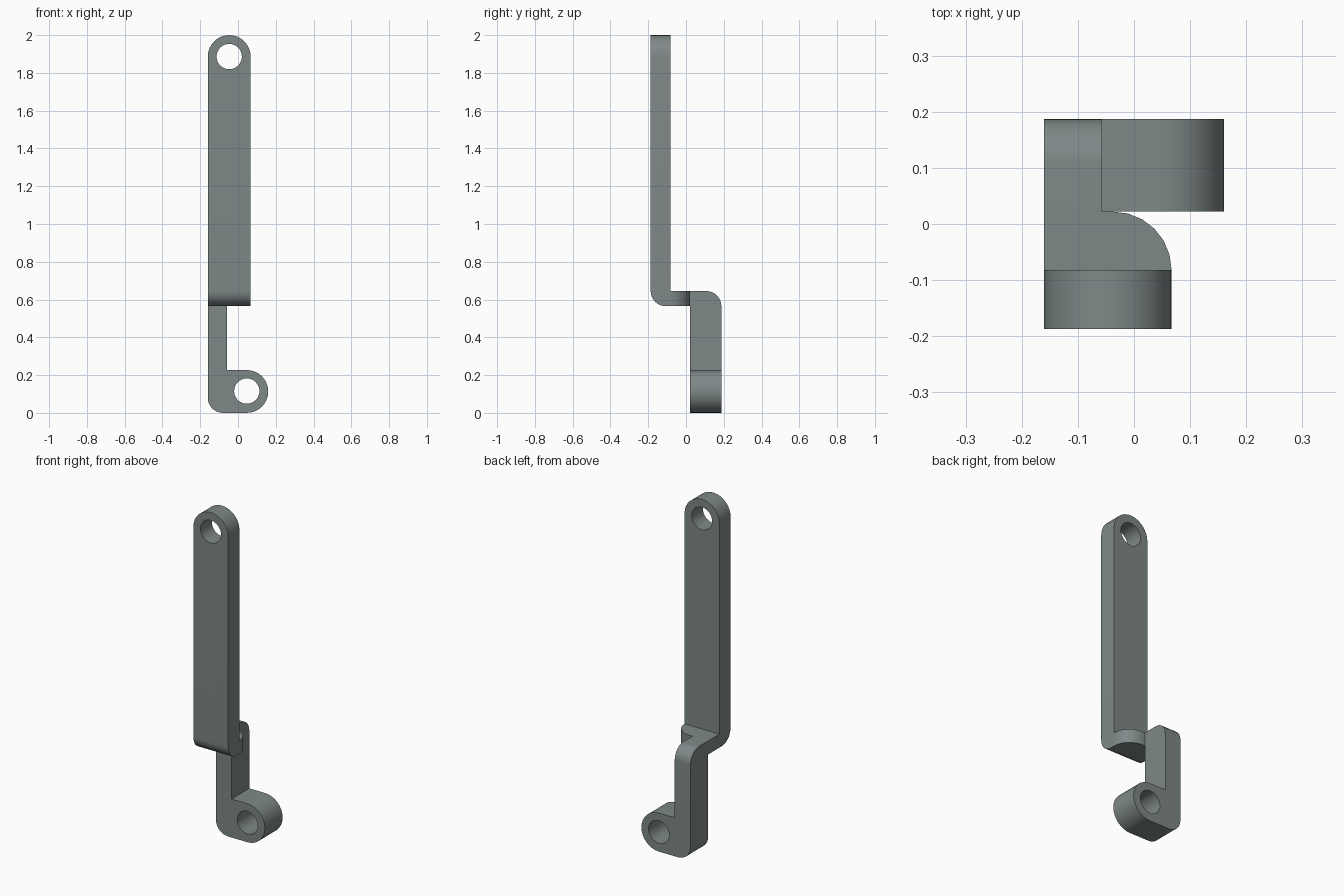
import bpy, bmesh, math
from mathutils import Vector

if "Cube" in bpy.data.objects:
    bpy.data.objects.remove(bpy.data.objects["Cube"])

steel = bpy.data.materials.new("grey steel")
steel.diffuse_color = (0.21, 0.245, 0.245, 1)
steel.use_nodes = True
steel.node_tree.nodes["Principled BSDF"].inputs["Base Color"].default_value = steel.diffuse_color


def arc(cx, cy, r, a0, a1, n):
    """Points along an arc, angles in degrees."""
    return [(cx + r * math.cos(math.radians(a0 + (a1 - a0) * i / n)),
             cy + r * math.sin(math.radians(a0 + (a1 - a0) * i / n))) for i in range(n + 1)]


def extrude(name, pts, axis, lo, hi):
    """Extrude a 2D outline along one axis; the outline uses the other two axes in order."""
    put = {"x": lambda p, t: (t, p[0], p[1]),
           "y": lambda p, t: (p[0], t, p[1]),
           "z": lambda p, t: (p[0], p[1], t)}[axis]
    bm = bmesh.new()
    face = bm.faces.new([bm.verts.new(put(p, lo)) for p in pts])
    ext = bmesh.ops.extrude_face_region(bm, geom=[face])
    verts = [v for v in ext["geom"] if isinstance(v, bmesh.types.BMVert)]
    bmesh.ops.translate(bm, verts=verts, vec=Vector(put((0, 0), hi - lo)))
    bmesh.ops.recalc_face_normals(bm, faces=bm.faces)
    mesh = bpy.data.meshes.new(name)
    bm.to_mesh(mesh)
    bm.free()
    mesh.materials.append(steel)
    obj = bpy.data.objects.new(name, mesh)
    bpy.context.collection.objects.link(obj)
    return obj


def combine(obj, tool, operation):
    """Apply a boolean and remove the tool."""
    mod = obj.modifiers.new("cut", "BOOLEAN")
    mod.operation, mod.object, mod.solver = operation, tool, "EXACT"
    bpy.context.view_layer.objects.active = obj
    bpy.ops.object.modifier_apply(modifier=mod.name)
    bpy.data.objects.remove(tool)


L, R, BAR = -0.16, 0.067, -0.057      # left side, arm right side, lower bar right side
FRONT, BACK = -0.187, 0.187
ARM_BACK, BAR_FRONT = -0.082, 0.022
LOW, HIGH, BEND = 0.565, 0.645, 0.08  # shelf heights and bend radius
RAD = (R - L) / 2

# cranked link: side profile with two bends
side = ([(FRONT, 2.0)] + arc(FRONT + BEND, LOW + BEND, BEND, 180, 270, 10)
        + [(BAR_FRONT, LOW), (BAR_FRONT, 0), (BACK, 0)]
        + arc(BACK - BEND, HIGH - BEND, BEND, 0, 90, 10)
        + [(ARM_BACK, HIGH), (ARM_BACK, 2.0)])
link = extrude("cranked_link", side, "x", L, R)

# plan outline: full-width arm, rounded shelf corner, narrow bar behind
plan = ([(L - 0.1, FRONT - 0.1), (R + 0.1, FRONT - 0.1), (R + 0.1, ARM_BACK)]
        + arc(R - 0.104, ARM_BACK, 0.104, 0, 90, 6)
        + [(BAR, BAR_FRONT), (BAR, BACK + 0.1), (L - 0.1, BACK + 0.1)])
combine(link, extrude("plan_cutter", plan, "z", -0.1, 2.1), "INTERSECT")

# front outline: rounded arm top and rounded lower left corner
cx, cz = (L + R) / 2, 2.0 - RAD
outline = (arc(cx, cz, RAD, 0, 180, 16) + arc(L + BEND, BEND, BEND, 180, 270, 8)
           + [(R, 0)])
combine(link, extrude("outline_cutter", outline, "y", -0.4, 0.4), "INTERSECT")

# foot lug
foot = (arc(0.16 - RAD, RAD, RAD, -90, 90, 16) + [(L, 2 * RAD)]
        + arc(L + BEND, BEND, BEND, 180, 270, 8))
combine(link, extrude("foot_lug", foot, "y", BAR_FRONT, BACK), "UNION")

# pin holes
for x, z in ((cx, cz), (0.16 - RAD, RAD + 0.002)):
    hole = arc(x, z, 0.067, 0, 360, 32)[:-1]
    combine(link, extrude("hole_cutter", hole, "y", -0.4, 0.4), "DIFFERENCE")

bpy.ops.object.select_all(action="DESELECT")
link.select_set(True)
bpy.context.view_layer.objects.active = link
bpy.ops.object.shade_smooth_by_angle(angle=math.radians(30))
